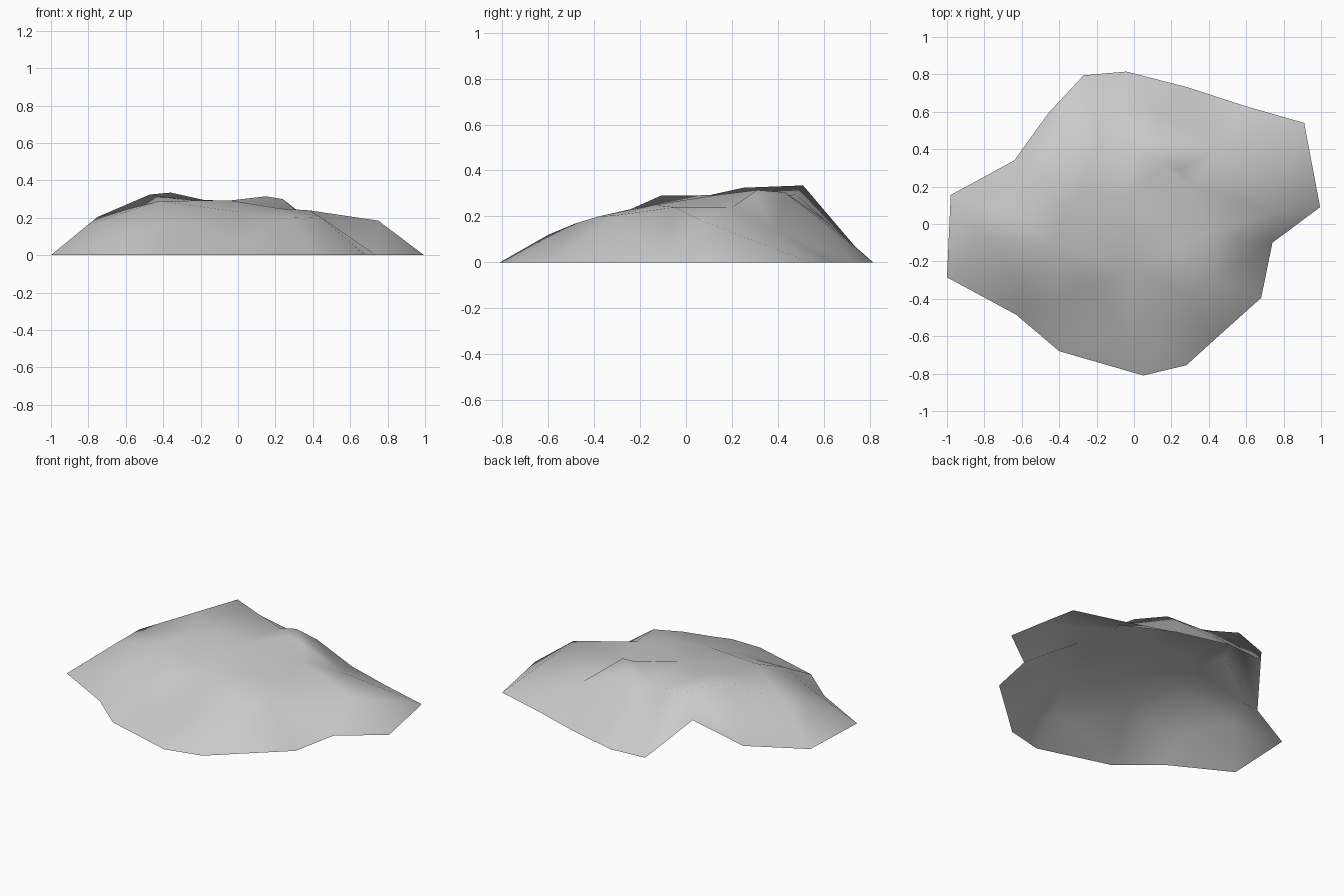
import bpy
import bmesh
from mathutils import Vector
from mathutils.geometry import delaunay_2d_cdt

cube = bpy.data.objects.get("Cube")
if cube:
    bpy.data.objects.remove(cube)

# Rim, counter-clockwise from the left side, with one raised notch at the back
rim = [(.995, .09, 0), (.91, .54, 0), (.58, .635, 0), (.29, .73, 0),
       (-.04, .815, 0), (-.27, .795, 0), (-.46, .59, .21), (-.64, .34, 0),
       (-.98, .155, 0), (-1, -.285, 0), (-.63, -.485, 0), (-.4, -.68, 0),
       (.05, -.81, 0), (.28, -.755, 0), (.44, -.61, 0), (.68, -.395, 0),
       (.74, -.1, 0)]

# Two summits
summits = [(-.36, .51, .335), (-.47, .25, .325),
           (.15, .31, .315), (.11, .43, .305), (.24, .29, .3)]
# Hollow between them
hollow = [(-.18, .48, .295), (0, .41, .291), (-.04, .13, .293),
          (-.28, .17, .293), (-.4, .09, .29)]
# Shoulders where the top rolls over into the slopes
shoulders = [(-.42, -.11, .29), (-.75, .08, .205), (-.8, -.08, .165),
             (.38, -.05, .24), (.75, .06, .185), (.44, -.3, .205),
             (.22, -.14, .25), (.29, -.38, .2), (.14, -.48, .17),
             (0, -.24, .232), (.31, .2, .24)]
# Grooves and bulges on the slopes
slopes = [(-.25, -.33, .19), (-.03, -.58, .08), (.1, -.6, .12),
          (-.42, -.4, .155), (-.61, -.34, .11), (-.05, .61, .18),
          (.15, .58, .19), (.45, .4, .135)]

# Join the points into one open shell
count = len(rim)
points = rim + summits + hollow + shoulders + slopes
flat = [Vector(p[:2]) for p in points]
border = [(i, (i + 1) % count) for i in range(count)]
coords, _, faces, source, _, _ = delaunay_2d_cdt(
    flat, border, [list(range(count))], 1, 1e-5)

bm = bmesh.new()
verts = [bm.verts.new((c.x, c.y, points[s[0]][2]))
         for c, s in zip(coords, source)]
for face in faces:
    bm.faces.new([verts[i] for i in face])
bm.normal_update()
for face in bm.faces:
    face.smooth = True
    if face.normal.z < 0:
        face.normal_flip()
mesh = bpy.data.meshes.new("rock_mound")
bm.to_mesh(mesh)
bm.free()

# Plain stone colour
stone = bpy.data.materials.new("stone_grey")
stone.use_nodes = True
colour = (.6, .6, .6, 1)
stone.diffuse_color = colour
stone.node_tree.nodes["Principled BSDF"].inputs["Base Color"].default_value = colour
mesh.materials.append(stone)

mound = bpy.data.objects.new("rock_mound", mesh)
bpy.context.collection.objects.link(mound)
